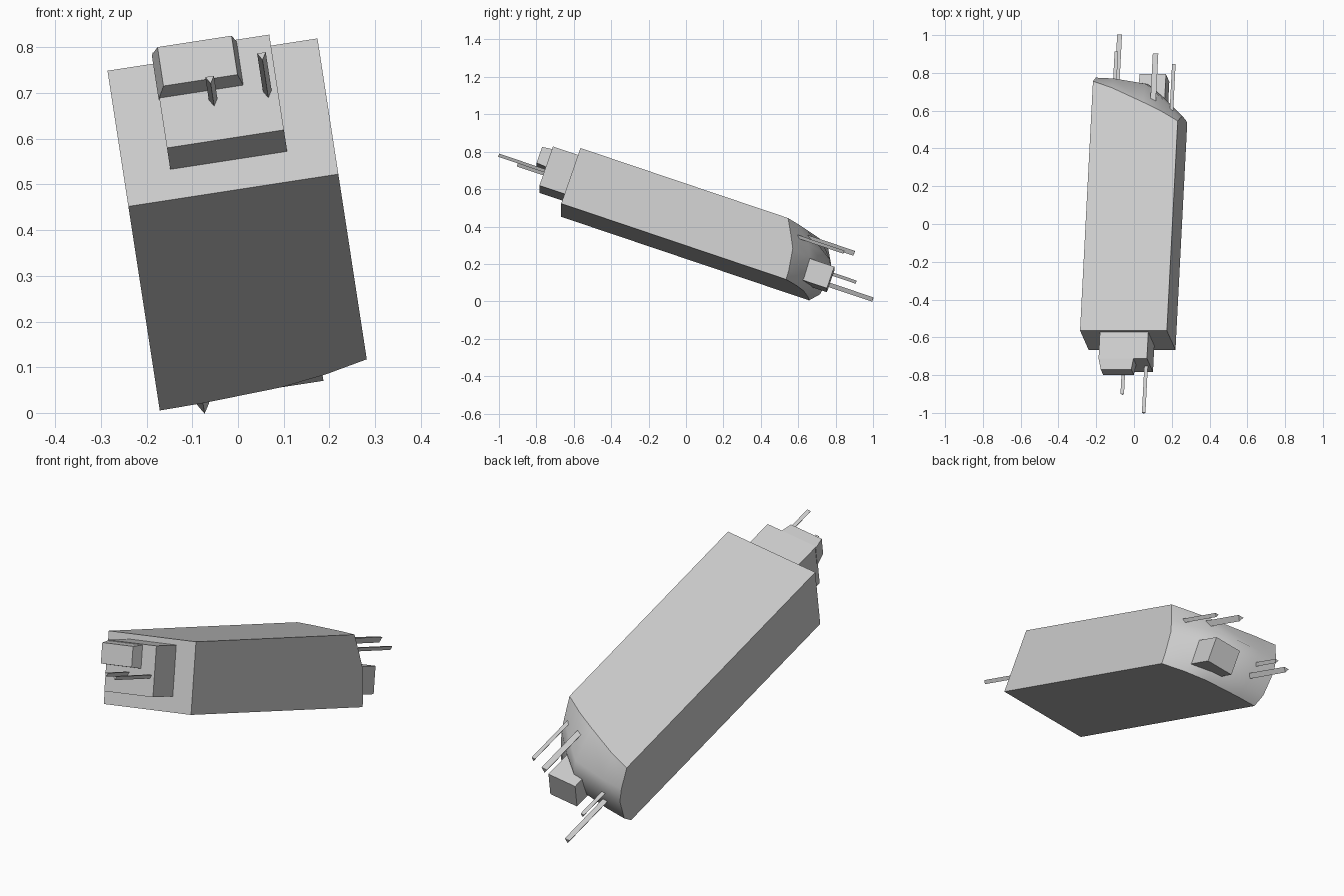
import bpy, bmesh, math
from mathutils import Vector, Matrix

cube = bpy.data.objects.get("Cube")
if cube:
    bpy.data.objects.remove(cube, do_unlink=True)

# Single light grey material
grey = bpy.data.materials.new("light_grey")
grey.use_nodes = True
colour = (0.6, 0.6, 0.6, 1)
grey.diffuse_color = colour
grey.node_tree.nodes["Principled BSDF"].inputs["Base Color"].default_value = colour

# Tilted frame of the body: width, length (towards the back) and height axes
width = Vector((0.9884, 0, 0.152)).normalized()
length = Vector((0.05, 0.9465, -0.319))
length = (length - width * length.dot(width)).normalized()
height = width.cross(length)
frame = Matrix((width, length, height)).transposed().to_4x4()
frame.translation = (-0.24, -0.667, 0.452)


def finish(name, bm):
    bmesh.ops.recalc_face_normals(bm, faces=bm.faces)
    mesh = bpy.data.meshes.new(name)
    bm.to_mesh(mesh)
    bm.free()
    mesh.materials.append(grey)
    obj = bpy.data.objects.new(name, mesh)
    bpy.context.collection.objects.link(obj)
    obj.matrix_world = frame
    return obj


def loft(name, start, end):
    """Join two sections, each given as (distance along length, outline)."""
    bm = bmesh.new()
    rings = [[bm.verts.new((u, l, v)) for u, v in outline] for l, outline in (start, end)]
    count = len(rings[0])
    for i in range(count):
        j = (i + 1) % count
        bm.faces.new((rings[0][i], rings[0][j], rings[1][j], rings[1][i]))
    for ring in rings:
        bm.faces.new(ring)
    return finish(name, bm)


def rect(u0, u1, v0, v1):
    return [(u0, v0), (u1, v0), (u1, v1), (u0, v1)]


def pin(name, u, v, start, end, radius):
    """Thin three-sided rod with its flat side up."""
    tri = [(u + radius * math.cos(math.radians(a)),
            v + radius * math.sin(math.radians(a))) for a in (30, 150, 270)]
    loft(name, (start, tri), (end, tri))


# Main body: flat front and sides, with a bulging slanted back
columns = [0, 0.1, 0.27, 0.37, 0.465]
rows = [0, 0.05, 0.17, 0.23, 0.3175]
back = [
    [1.40, 1.395, 1.37, 1.33, 1.27],
    [1.445, 1.435, 1.405, 1.35, 1.268],
    [1.463, 1.455, 1.43, 1.345, 1.25],
    [1.445, 1.44, 1.41, 1.32, 1.22],
    [1.395, 1.36, 1.28, 1.23, 1.173],
]
bm = bmesh.new()
grid = [[bm.verts.new((u, l, v)) for u, l in zip(columns, line)]
        for v, line in zip(rows, back)]
for r in range(4):
    for c in range(4):
        face = bm.faces.new((grid[r][c], grid[r][c + 1], grid[r + 1][c + 1], grid[r + 1][c]))
        face.smooth = True
f00, f10, f11, f01 = [bm.verts.new((u, 0, v)) for u, v in rect(0, columns[-1], 0, rows[-1])]
bm.faces.new((f00, f10, f11, f01))
bm.faces.new([f00, f10] + grid[0][::-1])
bm.faces.new([f01, f11] + grid[-1][::-1])
bm.faces.new([f00, f01] + [line[0] for line in reversed(grid)])
bm.faces.new([f10, f11] + [line[-1] for line in reversed(grid)])
finish("main_body", bm)

# Stepped blocks on the front, and one block on the back
plate = rect(0.103, 0.362, 0.07, 0.293)
loft("front_plate", (0.01, plate), (-0.147, plate))
loft("front_upper_block", (-0.14, rect(0.101, 0.29, 0.186, 0.29)),
     (-0.205, rect(0.116, 0.28, 0.193, 0.284)))
block = rect(0.222, 0.364, 0.04, 0.163)
loft("back_block", (1.2, block), (1.487, block))

# Pins
pin("front_short_pin", 0.219, 0.160, -0.14, -0.302, 0.011)
pin("front_long_pin", 0.339, 0.160, -0.14, -0.407, 0.011)
pin("back_long_pin", 0.096, 0.103, 1.38, 1.726, 0.015)
pin("back_short_pin", 0.093, 0.163, 1.38, 1.611, 0.011)
pin("back_upper_pin", 0.322, 0.275, 1.2, 1.562, 0.017)
pin("back_corner_pin", 0.418, 0.248, 1.15, 1.513, 0.011)
